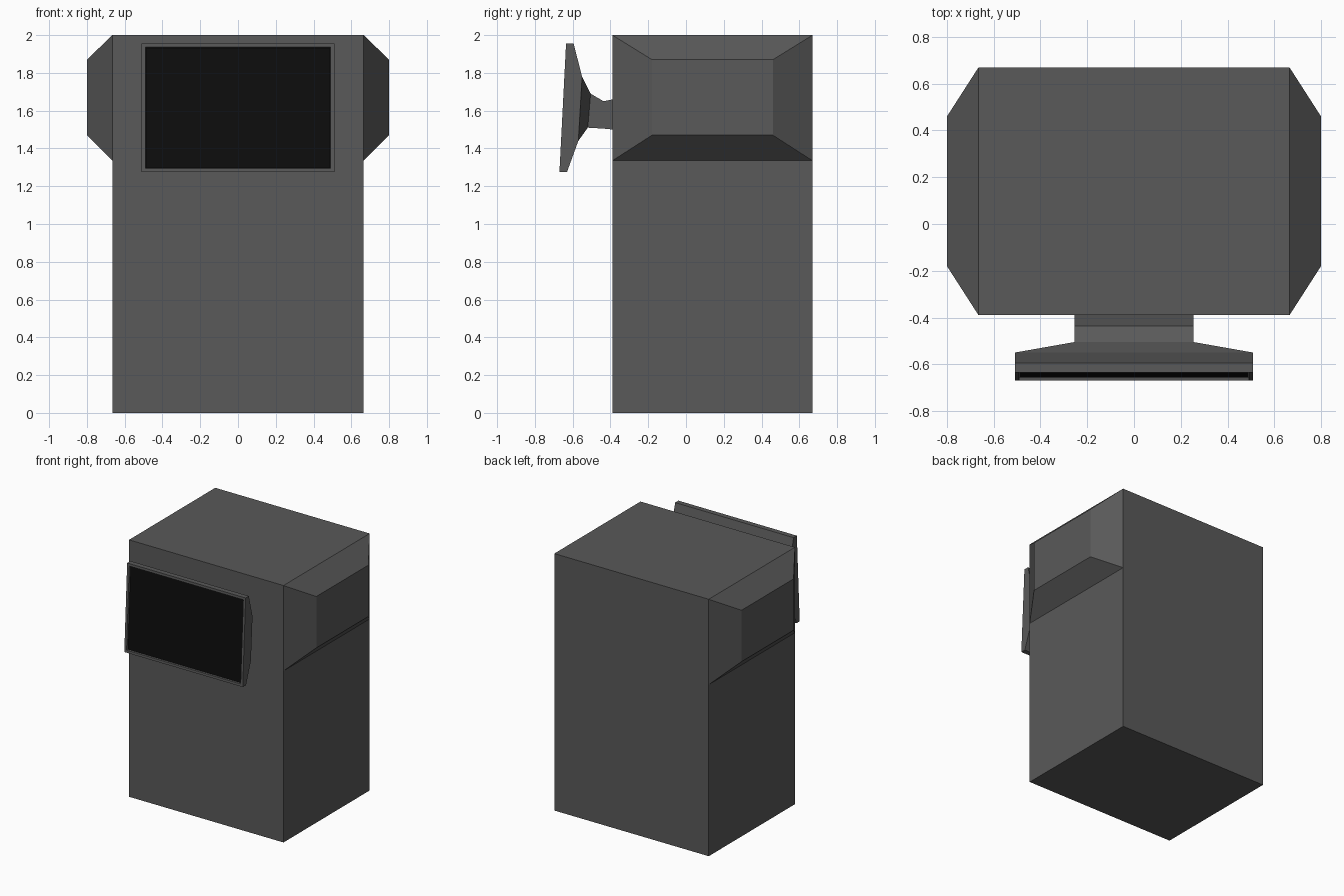
import bpy, bmesh

if "Cube" in bpy.data.objects:
    bpy.data.objects.remove(bpy.data.objects["Cube"])


def material(name, rgb):
    m = bpy.data.materials.new(name)
    m.diffuse_color = (*rgb, 1)
    m.use_nodes = True
    m.node_tree.nodes["Principled BSDF"].inputs["Base Color"].default_value = m.diffuse_color
    return m


grey = material("dark grey", (0.1, 0.1, 0.1))
black = material("screen black", (0.004, 0.004, 0.004))


def finish(name, bm, mats):
    bmesh.ops.recalc_face_normals(bm, faces=bm.faces)
    me = bpy.data.meshes.new(name)
    bm.to_mesh(me)
    bm.free()
    for m in mats:
        me.materials.append(m)
    ob = bpy.data.objects.new(name, me)
    bpy.context.collection.objects.link(ob)
    return ob


def loft(bm, rings):
    """Join four-cornered rings, capping both ends; returns the first cap."""
    vs = [[bm.verts.new(p) for p in r] for r in rings]
    for a, b in zip(vs, vs[1:]):
        for i in range(4):
            j = (i + 1) % 4
            bm.faces.new((a[i], a[j], b[j], b[i]))
    bm.faces.new(vs[-1])
    return bm.faces.new(vs[0])


# cabinet
bm = bmesh.new()
loft(bm, [[(-.665, -.39, z), (.665, -.39, z), (.665, .67, z), (-.665, .67, z)]
          for z in (0, 2)])
finish("cabinet", bm, [grey])

# bevelled side pods
for side, s in (("left", -1), ("right", 1)):
    bm = bmesh.new()
    loft(bm, [[(s * x, y0, z0), (s * x, y1, z0), (s * x, y1, z1), (s * x, y0, z1)]
              for x, y0, y1, z0, z1 in ((.665, -.39, .67, 1.335, 2),
                                        (.80, -.18, .46, 1.47, 1.87))])
    finish(side + "_side_pod", bm, [grey])

# monitor with tapered back and neck: half width, top (y, z), bottom (y, z)
profile = [(.51, -.635, 1.955, -.67, 1.275),
           (.51, -.595, 1.955, -.63, 1.275),
           (.51, -.55, 1.78, -.57, 1.44),
           (.255, -.505, 1.69, -.52, 1.51),
           (.255, -.437, 1.65, -.437, 1.505),
           (.255, -.385, 1.66, -.385, 1.50)]
bm = bmesh.new()
front = loft(bm, [[(-w, yb, zb), (w, yb, zb), (w, yt, zt), (-w, yt, zt)]
                  for w, yt, zt, yb, zb in profile])
bmesh.ops.recalc_face_normals(bm, faces=bm.faces)
# recessed screen
bmesh.ops.inset_region(bm, faces=[front], thickness=.027)
bmesh.ops.inset_region(bm, faces=[front], thickness=.004, depth=-.012)
front.material_index = 1
finish("monitor", bm, [grey, black])
